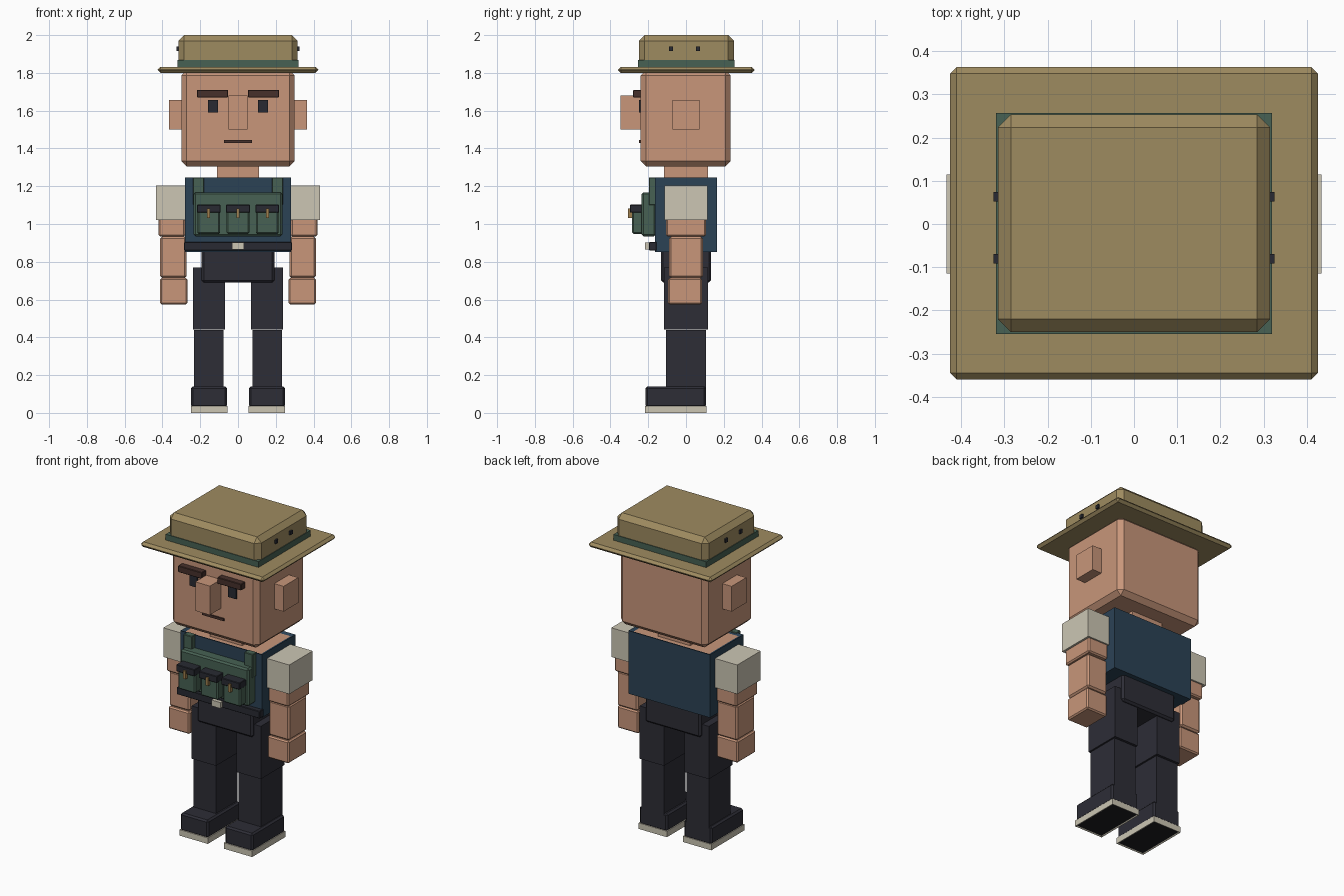
import bpy
import bmesh

cube = bpy.data.objects.get("Cube")
if cube:
    bpy.data.objects.remove(cube, do_unlink=True)


def material(name, rgb):
    """Flat material from display colour 0-255, stored as linear."""
    lin = [((c / 255 + 0.055) / 1.055) ** 2.4 for c in rgb]
    m = bpy.data.materials.new(name)
    m.use_nodes = True
    m.diffuse_color = (*lin, 1)
    bsdf = next(n for n in m.node_tree.nodes if n.type == 'BSDF_PRINCIPLED')
    bsdf.inputs["Base Color"].default_value = (*lin, 1)
    return m


skin = material("skin", (200, 150, 122))
khaki = material("khaki", (158, 139, 96))
green = material("webbing green", (71, 97, 83))
navy = material("navy", (43, 66, 85))
charcoal = material("charcoal", (45, 45, 54))
dark = material("dark grey", (40, 42, 50))
brown = material("hair brown", (70, 48, 43))
cream = material("cream", (204, 198, 180))
brass = material("brass", (160, 128, 78))
black = material("sole black", (28, 28, 32))


def box(name, x, y, z, mat, bevel=0.0):
    """Box spanning the (low, high) ranges, with chamfered edges."""
    bm = bmesh.new()
    bmesh.ops.create_cube(bm, size=1)
    for v in bm.verts:
        v.co = [r[0] if c < 0 else r[1] for c, r in zip(v.co, (x, y, z))]
    if bevel:
        bmesh.ops.bevel(bm, geom=bm.edges[:], offset=bevel, segments=1,
                        affect='EDGES', clamp_overlap=True)
    me = bpy.data.meshes.new(name)
    bm.to_mesh(me)
    bm.free()
    me.materials.append(mat)
    ob = bpy.data.objects.new(name, me)
    bpy.context.collection.objects.link(ob)
    return ob


def pair(name, x, y, z, mat, bevel=0.0):
    """Left box on +x and its mirrored twin on -x."""
    left = box("left_" + name, x, y, z, mat, bevel)
    right = box("right_" + name, (-x[1], -x[0]), y, z, mat, bevel)
    return left, right


def inset_face(ob, up, width, sink, mat):
    """Inset the top or bottom face, sink it inwards and recolour it."""
    bm = bmesh.new()
    bm.from_mesh(ob.data)
    bm.normal_update()
    face = max(bm.faces, key=lambda f: f.normal.z * up * f.calc_area())
    bmesh.ops.inset_region(bm, faces=[face], thickness=width, depth=-sink)
    face.material_index = 1
    bm.to_mesh(ob.data)
    bm.free()
    ob.data.materials.append(mat)


def mid(half):
    return (-half, half)


# Hat
box("hat_brim", mid(0.425), (-0.36, 0.363), (1.80, 1.832), khaki, 0.015)
box("hat_crown", mid(0.315), (-0.25, 0.253), (1.82, 2.0), khaki, 0.03)
box("hat_band", mid(0.319), (-0.254, 0.257), (1.825, 1.868), green)
for label, y in (("front", -0.08), ("back", 0.063)):
    pair(label + "_hat_eyelet", (0.31, 0.325), (y - 0.011, y + 0.011),
         (1.917, 1.94), dark)

# Head and face
box("head", mid(0.3), (-0.24, 0.236), (1.305, 1.815), skin, 0.028)
box("nose", mid(0.05), (-0.348, -0.23), (1.50, 1.68), skin)
box("mouth", mid(0.074), (-0.248, -0.235), (1.43, 1.445), brown)
pair("ear", (0.29, 0.364), mid(0.072), (1.50, 1.657), skin)
pair("eyebrow", (0.053, 0.217), (-0.28, -0.235), (1.67, 1.71), brown, 0.003)
pair("eye", (0.106, 0.16), (-0.249, -0.235), (1.59, 1.657), dark)
box("neck", mid(0.11), mid(0.116), (1.22, 1.32), skin)

# Vest with the body showing in its open top
vest = box("vest", mid(0.28), mid(0.164), (0.853, 1.245), navy)
inset_face(vest, 1, 0.028, 0.008, skin)

# Chest rig
pair("shoulder_strap", (0.18, 0.238), (-0.197, -0.155), (1.10, 1.247), green, 0.003)
box("rig_panel", mid(0.235), (-0.235, -0.16), (0.934, 1.168), green, 0.01)
for label, x in (("right", -0.155), ("middle", 0), ("left", 0.155)):
    box(label + "_pouch", (x - 0.06, x + 0.06), (-0.285, -0.225),
        (0.947, 1.09), green, 0.008)
    box(label + "_pouch_flap", (x - 0.063, x + 0.063), (-0.297, -0.225),
        (1.06, 1.102), dark, 0.003)
    box(label + "_pouch_toggle", (x - 0.008, x + 0.008), (-0.306, -0.28),
        (1.032, 1.082), brass)

# Belt front and buckle
box("belt", mid(0.285), (-0.195, -0.155), (0.86, 0.905), dark, 0.003)
box("belt_buckle", mid(0.031), (-0.217, -0.19), (0.864, 0.901), cream)

# Arms
pair("sleeve", (0.275, 0.433), mid(0.115), (1.022, 1.203), cream)
pair("upper_arm", (0.28, 0.42), mid(0.105), (0.933, 1.04), skin, 0.008)
pair("forearm", (0.272, 0.413), mid(0.09), (0.715, 0.933), skin, 0.01)
pair("hand", (0.268, 0.414), (-0.095, 0.085), (0.575, 0.713), skin, 0.008)

# Hips and legs
box("hips", mid(0.192), mid(0.133), (0.69, 0.87), charcoal, 0.012)
pair("thigh", (0.07, 0.238), mid(0.116), (0.442, 0.77), charcoal)
pair("shin", (0.077, 0.232), mid(0.106), (0.12, 0.438), charcoal)

# Shoes with pale rims around dark soles
pair("shoe", (0.058, 0.248), (-0.214, 0.106), (0.03, 0.14), charcoal, 0.01)
for sole in pair("shoe_sole", (0.055, 0.25), (-0.218, 0.109), (0, 0.037), cream):
    inset_face(sole, -1, 0.012, 0.004, black)
